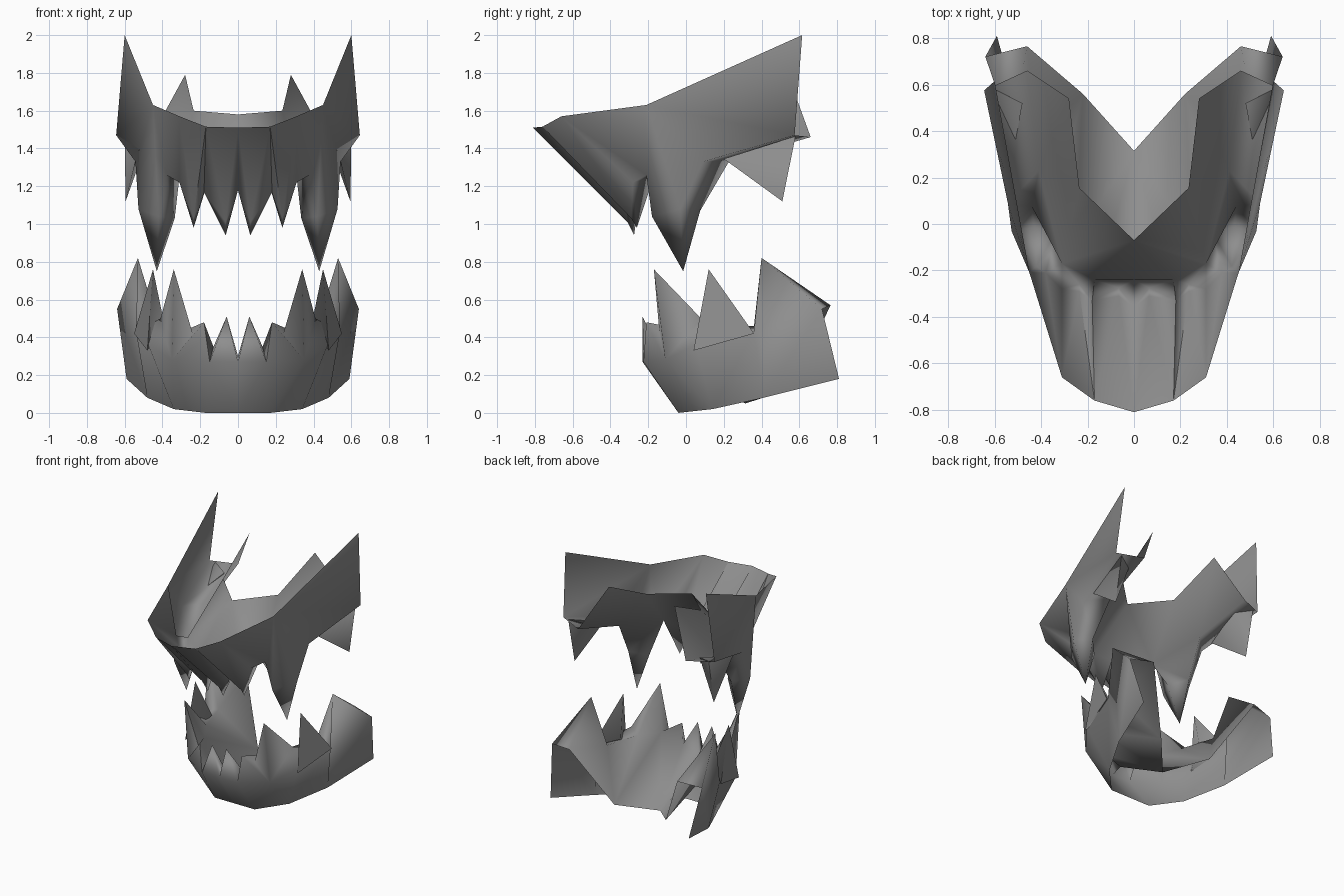
import bpy, bmesh, math

if "Cube" in bpy.data.objects:
    bpy.data.objects.remove(bpy.data.objects["Cube"])

bone = bpy.data.materials.new("dark_grey_bone")
bone.diffuse_color = (0.27, 0.27, 0.27, 1)
bone.use_nodes = True
bone.node_tree.nodes["Principled BSDF"].inputs["Base Color"].default_value = bone.diffuse_color


def build(name, pts, faces, tips=()):
    """Half a part from named points and patches; each tip is a cone over a base loop."""
    bm = bmesh.new()
    v = {k: bm.verts.new(p) for k, p in pts.items()}
    for patch in faces.split(","):
        bm.faces.new([v[k] for k in patch.split()])
    for tip, base in tips:
        loop = base.split()
        for a, b in zip(loop, loop[1:] + loop[:1]):
            bm.faces.new((v[a], v[b], v[tip]))
    bmesh.ops.recalc_face_normals(bm, faces=bm.faces)
    me = bpy.data.meshes.new(name)
    bm.to_mesh(me)
    bm.free()
    me.materials.append(bone)
    ob = bpy.data.objects.new(name, me)
    bpy.context.collection.objects.link(ob)
    me.shade_smooth()
    me.set_sharp_from_angle(angle=math.radians(95))
    m = ob.modifiers.new("mirror", "MIRROR")
    m.use_mirror_merge = True
    m.merge_threshold = 0.001
    return ob


# Upper jaw: open-topped trough with outer rim a, outer gum b, inner gum c, inner rim d
upper = {
    "a0": (0, -.81, 1.51), "a1": (.17, -.76, 1.515), "a2": (.31, -.66, 1.57),
    "a3": (.45, -.21, 1.63), "a4": (.60, .615, 2.0),
    "b0": (0, -.36, 1.18), "b1": (.18, -.33, 1.17), "b2": (.31, -.28, 1.22),
    "b3": (.38, -.21, 1.26), "b4": (.543, .09, 1.33), "b5": (.645, .575, 1.47),
    "c0": (0, -.24, 1.20), "c1": (.17, -.24, 1.19), "c2": (.31, -.17, 1.25),
    "c4": (.41, .23, 1.335), "c5": (.46, .66, 1.46),
    "d0": (0, -.07, 1.58), "d1": (.235, .155, 1.60), "d2": (.28, .54, 1.79),
    # fang ring and tips
    "f": (.42, -.18, 1.04), "o": (.527, -.03, 1.08),
    "k": (.44, .075, 1.07), "i": (.335, -.03, 1.03),
    "fang": (.43, -.015, .75),
    # front teeth, each with a blunt front above its tip
    "m1": (.065, -.31, 1.01), "t1": (.065, -.275, .94),
    "m2": (.235, -.29, 1.03), "t2": (.235, -.26, .98),
}
build("upper_jaw", upper,
      "a0 m1 b0, a0 a1 m1, a1 b1 m1, a1 m2 b1, a1 a2 m2, a2 b2 m2, a2 a3 b3 b2,"
      "a3 o f b3, a3 b4 o, a3 a4 b5 b4,"
      "b2 b3 c2, b3 f i c2, c2 i k c4, o b4 k, c4 k b4, b4 b5 c5 c4,"
      "c0 c1 d0, c1 c2 d0, c2 d1 d0, c2 c4 d1, c4 c5 d2 d1",
      [("fang", "f o k i"), ("t1", "b0 m1 b1 c1 c0"), ("t2", "b1 m2 b2 c2 c1")])

# Lower jaw: open-bottomed trough with outer edge a, outer gum g, inner gum i, inner edge f
lower = {
    "a0": (0, -.04, 0), "a1": (.17, -.04, 0), "a2": (.34, .14, .02),
    "a3": (.48, .41, .08), "a4": (.59, .81, .18),
    "g0": (0, -.23, .27), "g1": (.15, -.225, .27), "n": (.24, -.14, .42),
    "g2": (.35, -.11, .28), "g3": (.475, .05, .36), "h": (.41, .08, .50),
    "g4": (.54, .36, .43), "peak": (.53, .40, .82), "g6": (.64, .72, .55),
    "i0": (0, -.15, .30), "i1": (.13, -.15, .35), "i2": (.25, -.06, .45),
    "i3": (.34, .10, .46), "i4": (.42, .36, .46), "i6": (.46, .765, .57),
    "f0": (0, .315, .05), "f1": (.22, .56, .13),
    "fang": (.34, -.17, .76), "t1": (.06, -.23, .51), "t2": (.18, -.21, .48),
}
build("lower_jaw", lower,
      "a0 a1 g1 g0, a1 a2 g2 g1, a2 g3 g2, g2 g3 h, a2 a3 g4 g3,"
      "a3 a4 g6, a3 g6 peak g4, g3 g4 h, g4 i4 i3 h, g4 peak i4,"
      "peak g6 i6, peak i6 i4, i0 i1 f0, i1 i2 f0, i2 f1 f0, i2 i3 f1,"
      "i3 i4 f1, i4 i6 f1",
      [("fang", "n g2 h i3 i2"), ("t1", "g0 g1 i1 i0"), ("t2", "g1 g2 n i2 i1")])

# Side teeth: three-sided spikes set in the gums
build("upper_side_tooth",
      {"p": (.54, .20, 1.345), "q": (.60, .58, 1.465), "r": (.48, .52, 1.44),
       "t": (.595, .51, 1.12)}, "p q r", [("t", "p q r")])
build("lower_side_tooth",
      {"p": (.48, .04, .33), "q": (.55, .36, .42), "r": (.39, .24, .47),
       "t": (.45, .12, .76)}, "p q r", [("t", "p q r")])
